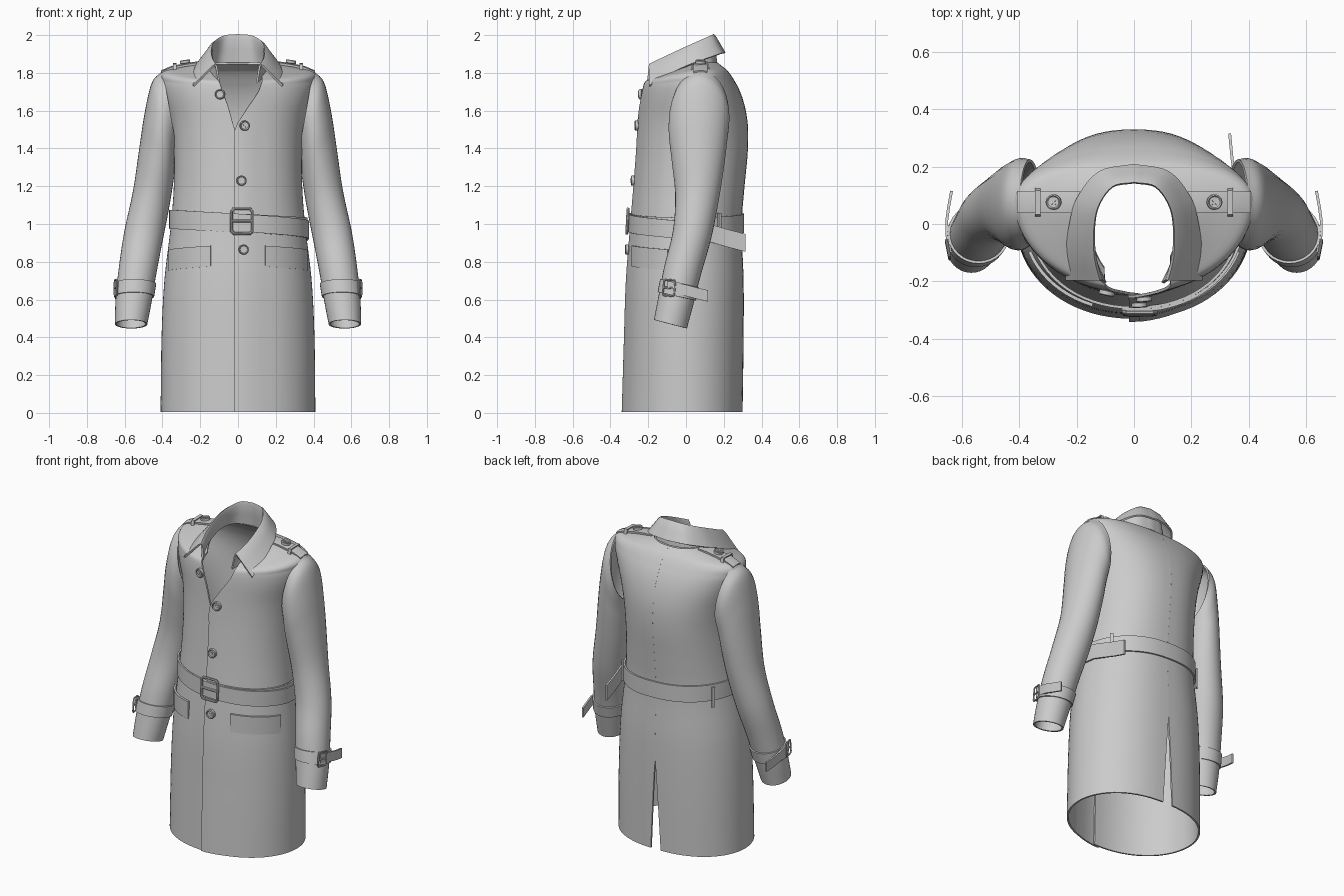
import bpy, bmesh
from math import sin, cos, asin, pi, radians
from mathutils import Vector, Matrix

cube = bpy.data.objects.get("Cube")
if cube:
    bpy.data.objects.remove(cube)

cloth = bpy.data.materials.new("grey cloth")
cloth.use_nodes = True
GREY = (0.6, 0.6, 0.6, 1)
cloth.diffuse_color = GREY
cloth.node_tree.nodes["Principled BSDF"].inputs["Base Color"].default_value = GREY
parts = []


def add(name, data):
    ob = bpy.data.objects.new(name, data)
    bpy.context.collection.objects.link(ob)
    data.materials.append(cloth)
    parts.append(ob)
    return ob


def loft(name, rows, closed=False, thick=0.01):
    """Skin rows of points, then give the sheet a thickness."""
    bm = bmesh.new()
    grid = [[bm.verts.new(p) for p in r] for r in rows]
    n = len(rows[0])
    for r0, r1 in zip(grid, grid[1:]):
        for i in range(n if closed else n - 1):
            j = (i + 1) % n
            bm.faces.new((r0[i], r0[j], r1[j], r1[i]))
    bmesh.ops.recalc_face_normals(bm, faces=bm.faces)
    me = bpy.data.meshes.new(name)
    bm.to_mesh(me)
    bm.free()
    ob = add(name, me)
    if thick:
        mod = ob.modifiers.new("thickness", "SOLIDIFY")
        mod.thickness, mod.offset = thick, 0
    return ob


def strip(name, centres, half, closed=False, thick=0.01):
    """Upright band along a line of centres."""
    rows = [[Vector(c) + Vector((0, 0, half * k)) for c in centres] for k in (-1, 0, 1)]
    return loft(name, rows, closed, thick)


def smooth(table, t):
    """Cubic interpolation of table rows keyed by their first column."""
    i = 0
    while i < len(table) - 2 and t > table[i + 1][0]:
        i += 1
    a, b = table[i], table[i + 1]
    p, n = table[max(i - 1, 0)], table[min(i + 2, len(table) - 1)]
    d = b[0] - a[0]
    u = (t - a[0]) / d
    out = []
    for k in range(1, len(a)):
        m0 = (b[k] - p[k]) / (b[0] - p[0]) * d
        m1 = (n[k] - a[k]) / (n[0] - a[0]) * d
        out.append((2*u**3 - 3*u*u + 1) * a[k] + (u**3 - 2*u*u + u) * m0
                   + (3*u*u - 2*u**3) * b[k] + (u**3 - u*u) * m1)
    return out


# Coat body: height, half width, front y, back y, middle y, neckline drop
BODY = [(0, .405, -.325, .295, 0, 0), (.4, .4, -.313, .3, 0, 0),
        (.7, .385, -.303, .3, 0, 0), (1, .35, -.28, .29, 0, 0),
        (1.2, .335, -.263, .305, .01, 0), (1.4, .335, -.248, .323, .02, 0),
        (1.55, .355, -.24, .32, .04, 0), (1.68, .395, -.235, .29, .06, .01),
        (1.76, .41, -.228, .25, .08, .03), (1.81, .39, -.22, .215, .08, .06),
        (1.83, .28, -.215, .19, .07, .075), (1.85, .16, -.21, .165, .05, .09)]
# Front edge x by height: left panel, right panel
EDGE = [(0, -.015, .02), (1.4, -.015, .02), (1.5, -.015, -.015),
        (1.62, .045, -.045), (1.72, .1, -.075), (1.85, .125, -.1)]


def body(a, z, off=0):
    """Point on the coat; a = 0 is the front centre, positive toward +x."""
    w, yf, yb, yc, drop = smooth(BODY, z)
    c, s = cos(a), sin(a)
    sx = (1 if s > 0 else -1) * abs(s) ** (.95 if c > 0 else .85)
    y = yc - c * (yc - yf if c > 0 else yb - yc)
    return Vector((w * sx + off * s, y - off * c, z - drop * max(c, 0) ** 1.2))


heights = [.005 + .045 * i for i in range(39)] + [1.735 + .005 * i for i in range(24)]
for side, name in ((1, "left_body_panel"), (-1, "right_body_panel")):
    rows = []
    for z in heights:
        w = smooth(BODY, z)[0]
        edge = smooth(EDGE, z)[0 if side > 0 else 1]
        a0 = asin(edge * side / w)
        gap = .022 * max(0, (.56 - z) / .56)      # back vent
        a1 = pi - asin(gap / w)
        row = []
        for i in range(41):
            a = a0 + (a1 - a0) * i / 40
            lap = .012 * max(0, 1 - abs(a) / .35) if side > 0 else 0
            row.append(body(a * side, z, lap))
        rows.append(row)
    loft(name, rows)

# Sleeve: inner x, inner z, outer x, outer z, front y, back y, tilt
SLEEVE = [(0, .33, 1.40, .395, 1.805, -.07, .22, 0), (1, .335, 1.36, .45, 1.75, -.085, .225, 0),
          (2, .337, 1.32, .487, 1.6, -.085, .215, 0), (3, .345, 1.24, .515, 1.42, -.07, .2, 0),
          (4, .367, 1.1, .55, 1.18, -.052, .17, .005), (5, .4, .93, .597, .96, -.065, .13, .015),
          (6, .435, .75, .627, .76, -.11, .075, .02), (7, .46, .6, .643, .6, -.14, .035, .022),
          (8, .485, .47, .647, .47, -.165, 0, .022)]


def sleeve(t, a, off=0):
    xi, zi, xo, zo, yf, yb, tilt = smooth(SLEEVE, t)
    c, s = cos(a), sin(a)
    return Vector(((xi + xo) / 2 + c * ((xo - xi) / 2 + off),
                   (yf + yb) / 2 - s * ((yb - yf) / 2 + off),
                   (zi + zo) / 2 + c * (zo - zi) / 2 + s * tilt))


def frame(name, centre, u, v, hw, hh, wire=.006):
    """Rounded rectangular buckle with a prong."""
    cu = bpy.data.curves.new(name, "CURVE")
    cu.dimensions = "3D"
    cu.bevel_depth, cu.bevel_resolution = wire, 2
    centre, u, v = Vector(centre), Vector(u), Vector(v)
    k = .8
    ring = [(1, k), (k, 1), (-k, 1), (-1, k), (-1, -k), (-k, -1), (k, -1), (1, -k)]
    for pts, cyc in ((ring, True), ([(-1, 0), (1, 0)], False)):
        sp = cu.splines.new("POLY")
        sp.points.add(len(pts) - 1)
        for q, (i, j) in zip(sp.points, pts):
            q.co = (*(centre + u * hw * i + v * hh * j), 1)
        sp.use_cyclic_u = cyc
    return add(name, cu)


def button(name, centre, normal, r=.027):
    """Turned disc with a raised rim and crossed thread."""
    q = Vector(normal).to_track_quat("Z", "Y").to_matrix().to_4x4()
    m = Matrix.Translation(centre) @ q
    prof = [(.5, -.3), (1, -.2), (1, .3), (.85, .42), (.7, .25), (.02, .22)]
    rows = [[m @ Vector((r * k * cos(2*pi*i/20), r * k * sin(2*pi*i/20), r * h))
             for i in range(20)] for k, h in prof]
    loft(name, rows, True, 0)
    for d in (1, -1):
        line = [m @ Vector((k * r * .3, k * d * r * .3, r * .28)) for k in (-1, 1)]
        wide = m.to_3x3() @ Vector((r * .07, -d * r * .07, 0))
        loft(name + "_thread", [[p - wide for p in line], [p + wide for p in line]], thick=.004)


def mirrored(pts, side):
    return [Vector((p[0] * side, p[1], p[2])) for p in pts]


for side, tag in ((1, "left_"), (-1, "right_")):
    # Sleeves with cuff strap, strap end and buckle
    loft(tag + "sleeve", [mirrored([sleeve(i / 5, 2*pi*j/32) for j in range(32)], side)
                          for i in range(41)], True)
    loft(tag + "cuff_strap", [mirrored([sleeve(t, 2*pi*j/32, .009) for j in range(32)], side)
                              for t in (6.42, 6.65, 6.88)], True, .009)
    strip(tag + "cuff_strap_end", mirrored([(.638, -.1, .668), (.65, -.05, .66), (.652, .01, .646),
                                            (.645, .06, .632), (.635, .115, .62)], side), .03)
    frame(tag + "cuff_buckle", (.647 * side, -.09, .662), (.2 * side, 1, -.1), (0, .1, 1),
          .03, .042, .005)
    # Shoulder strap, its loop and button
    line = [(.16, 1.858), (.22, 1.854), (.28, 1.845), (.35, 1.831), (.405, 1.808)]
    loft(tag + "shoulder_strap", [mirrored([(x, y, z - dz) for x, z in line], side)
                                  for y, dz in ((.04, .006), (.075, 0), (.112, .004))], thick=.012)
    loft(tag + "shoulder_loop", [mirrored([(x, y, z) for y, z in
                                           ((.03, 1.815), (.035, 1.845), (.115, 1.848), (.122, 1.815))], side)
                                 for x in (.325, .345)], thick=.008)
    button(tag + "shoulder_button", (.28 * side, .076, 1.857), (.15 * side, 0, 1))
    # Pocket flap and rear belt loop
    flap = [body(side * (.37 + .088 * i), .83 - .002 * i, .008) for i in range(11)]
    strip(tag + "pocket_flap", flap, .055, thick=.012)
    strip(tag + "belt_loop", [body(side * (2.15 + .03 * i), .995, .022) for i in range(3)], .062)

# Collar: inner stand, fold line and outer fall, from the back to the front point
STAND = [(0, .16, 1.855), (.1, .135, 1.855), (.15, .06, 1.845), (.155, -.04, 1.815),
         (.13, -.14, 1.775), (.1, -.205, 1.75)]
FOLD = [(0, .145, 1.995), (.075, .13, 1.987), (.125, .06, 1.957), (.14, -.03, 1.917),
        (.135, -.12, 1.875), (.115, -.195, 1.84)]
FALL = [(0, .205, 1.905), (.12, .18, 1.9), (.195, .09, 1.868), (.222, 0, 1.834),
        (.234, -.1, 1.785), (.235, -.195, 1.73)]


def collar_line(pts):
    keyed = [(i, *p) for i, p in enumerate(pts)]
    half = [Vector(smooth(keyed, i / 5)) for i in range(26)]
    return [Vector((-p.x, p.y, p.z)) for p in half[:0:-1]] + half


stand, fold, fall = map(collar_line, (STAND, FOLD, FALL))
rows = [[a.lerp(b, k) for a, b in zip(stand, fold)] for k in (0, .5, .92)]
rows.append([b + (c - a) * .04 + Vector((0, 0, .004)) for a, b, c in zip(stand, fold, fall)])
rows += [[b.lerp(c, k) + Vector((0, 0, .012 * (1 - k))) for b, c in zip(fold, fall)]
         for k in (.15, .5, 1)]
loft("collar", rows)

# Belt, its loose end and its buckle
turn = [2 * pi * i / 64 for i in range(64)]
strip("belt", [body(a, 1.005 - .02 * sin(a), .012) for a in turn], .05, True)
end = [body(-.1 + .085 * i, 1.01 - .0022 * i, .022) for i in range(19)]
end += [Vector(p) for p in ((.366, .08, .962), (.352, .15, .945), (.341, .23, .922), (.333, .315, .9))]
strip("belt_end", end, .047)
frame("belt_buckle", (.02, -.31, 1.015), (1, 0, 0), (0, .05, 1), .055, .065, .008)

# Front buttons
for i, (x, z) in enumerate(((-.085, 1.7), (.03, 1.52), (.015, 1.23), (.025, .865))):
    a = asin(x / smooth(BODY, z)[0])
    button("front_button_%d" % (i + 1), body(a, z, .02 if i else .012), (sin(a), -cos(a), 0))

# Turn everything into plain meshes with smooth shading and sharp rims
bpy.ops.object.select_all(action="DESELECT")
for ob in parts:
    ob.select_set(True)
bpy.context.view_layer.objects.active = parts[0]
bpy.ops.object.convert(target="MESH")
bpy.ops.object.shade_smooth_by_angle(angle=radians(40))
